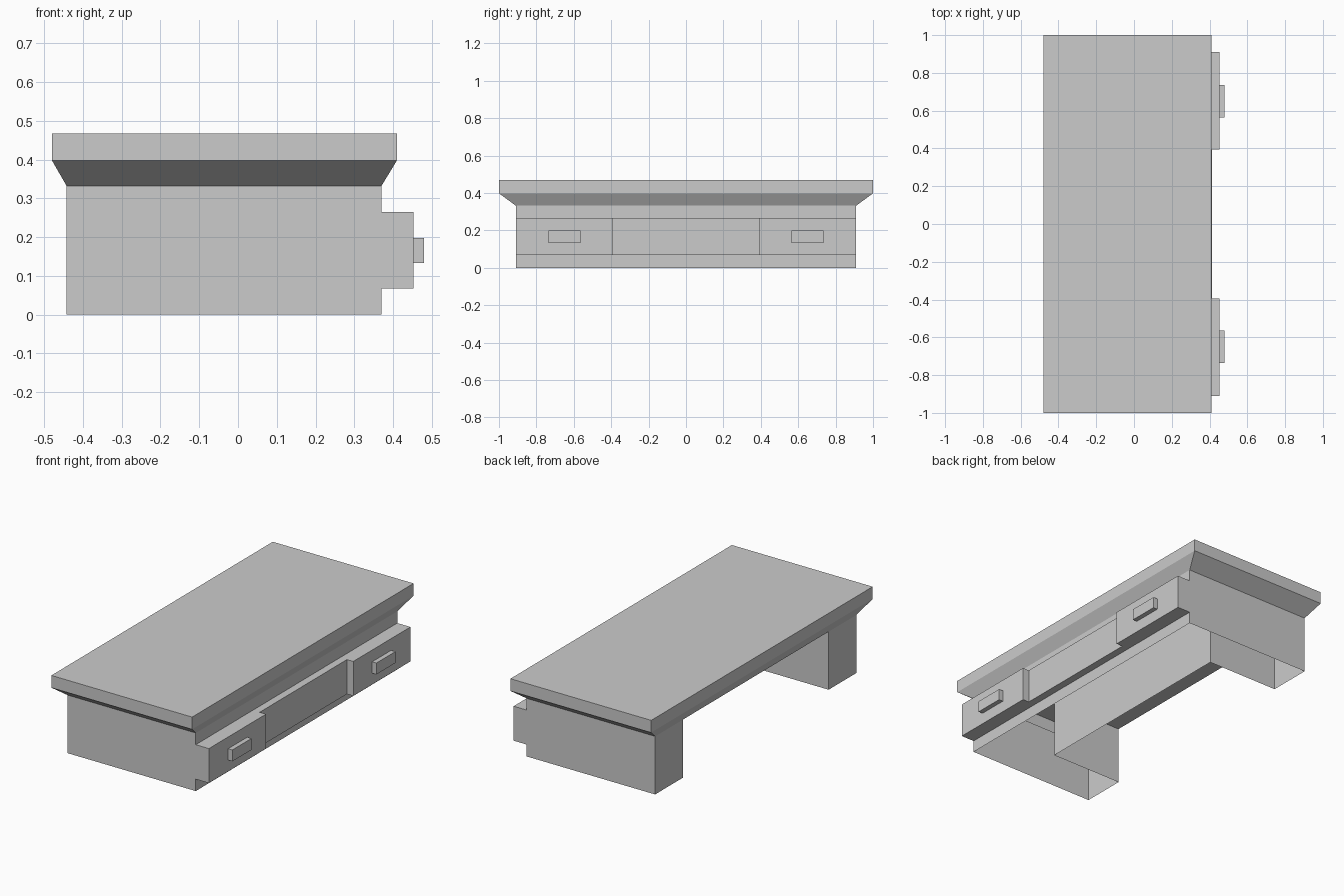
import bpy, bmesh

if "Cube" in bpy.data.objects:
    bpy.data.objects.remove(bpy.data.objects["Cube"])


def finish(bm, name):
    bmesh.ops.remove_doubles(bm, verts=bm.verts, dist=1e-5)
    mesh = bpy.data.meshes.new(name)
    bm.to_mesh(mesh)
    bm.free()
    obj = bpy.data.objects.new(name, mesh)
    bpy.context.collection.objects.link(obj)
    return obj


def quad(bm, pts):
    bm.faces.new([bm.verts.new(p) for p in pts])


def walls(bm, path, z0, z1):
    """Upright faces along a plan path; counter-clockwise paths face outward."""
    for (ax, ay), (bx, by) in zip(path, path[1:]):
        quad(bm, [(ax, ay, z0), (bx, by, z0), (bx, by, z1), (ax, ay, z1)])


FRONT, BACK, SIDE = 0.37, -0.442, 0.91      # body extents
KNEE_X, KNEE_Y = 0.012, 0.657               # kneehole depth and half width
DRAWER_Z = (0.068, 0.265)
BODY_TOP = 0.332

# Tabletop: slab with a sloped moulding below, hollow underneath
bm = bmesh.new()
rings = []
for x0, x1, y, z in [(BACK, FRONT, SIDE, BODY_TOP), (-0.48, 0.41, 1, 0.398),
                     (-0.48, 0.41, 1, 0.468)]:
    rings.append([bm.verts.new(p) for p in
                  [(x0, -y, z), (x1, -y, z), (x1, y, z), (x0, y, z)]])
for low, high in zip(rings, rings[1:]):
    for i in range(4):
        j = (i + 1) % 4
        bm.faces.new([low[i], low[j], high[j], high[i]])
bm.faces.new(rings[-1])
finish(bm, "tabletop")

# Desk body: open-bottomed U-shaped shell with a kneehole at the back
bm = bmesh.new()
walls(bm, [(FRONT, SIDE), (BACK, SIDE), (BACK, KNEE_Y), (KNEE_X, KNEE_Y),
           (KNEE_X, -KNEE_Y), (BACK, -KNEE_Y), (BACK, -SIDE), (FRONT, -SIDE)],
      0, BODY_TOP)
# Front rails below and above the drawers
for z0, z1 in [(0, DRAWER_Z[0]), (DRAWER_Z[1], BODY_TOP)]:
    walls(bm, [(FRONT, -SIDE), (FRONT, SIDE)], z0, z1)
# Kneehole ceiling, facing down
quad(bm, [(BACK, -KNEE_Y, BODY_TOP), (BACK, KNEE_Y, BODY_TOP),
          (KNEE_X, KNEE_Y, BODY_TOP), (KNEE_X, -KNEE_Y, BODY_TOP)])
finish(bm, "desk_body")

# Drawer bank: two deep outer drawers and a shallower middle one
bm = bmesh.new()
D, M, S = 0.453, 0.413, 0.394
plan = [(FRONT, -SIDE), (D, -SIDE), (D, -S), (M, -S),
        (M, S), (D, S), (D, SIDE), (FRONT, SIDE)]
walls(bm, plan, *DRAWER_Z)
quad(bm, [(x, y, DRAWER_Z[1]) for x, y in plan])
quad(bm, [(x, y, DRAWER_Z[0]) for x, y in reversed(plan)])
finish(bm, "drawer_bank")

# Block handles on the outer drawers
for side, label in [(-1, "left"), (1, "right")]:
    bm = bmesh.new()
    bmesh.ops.create_cube(bm, size=1)
    bmesh.ops.scale(bm, vec=(0.027, 0.172, 0.065), verts=bm.verts)
    bmesh.ops.translate(bm, vec=(0.4665, side * 0.65, 0.1655), verts=bm.verts)
    finish(bm, label + "_drawer_handle")
